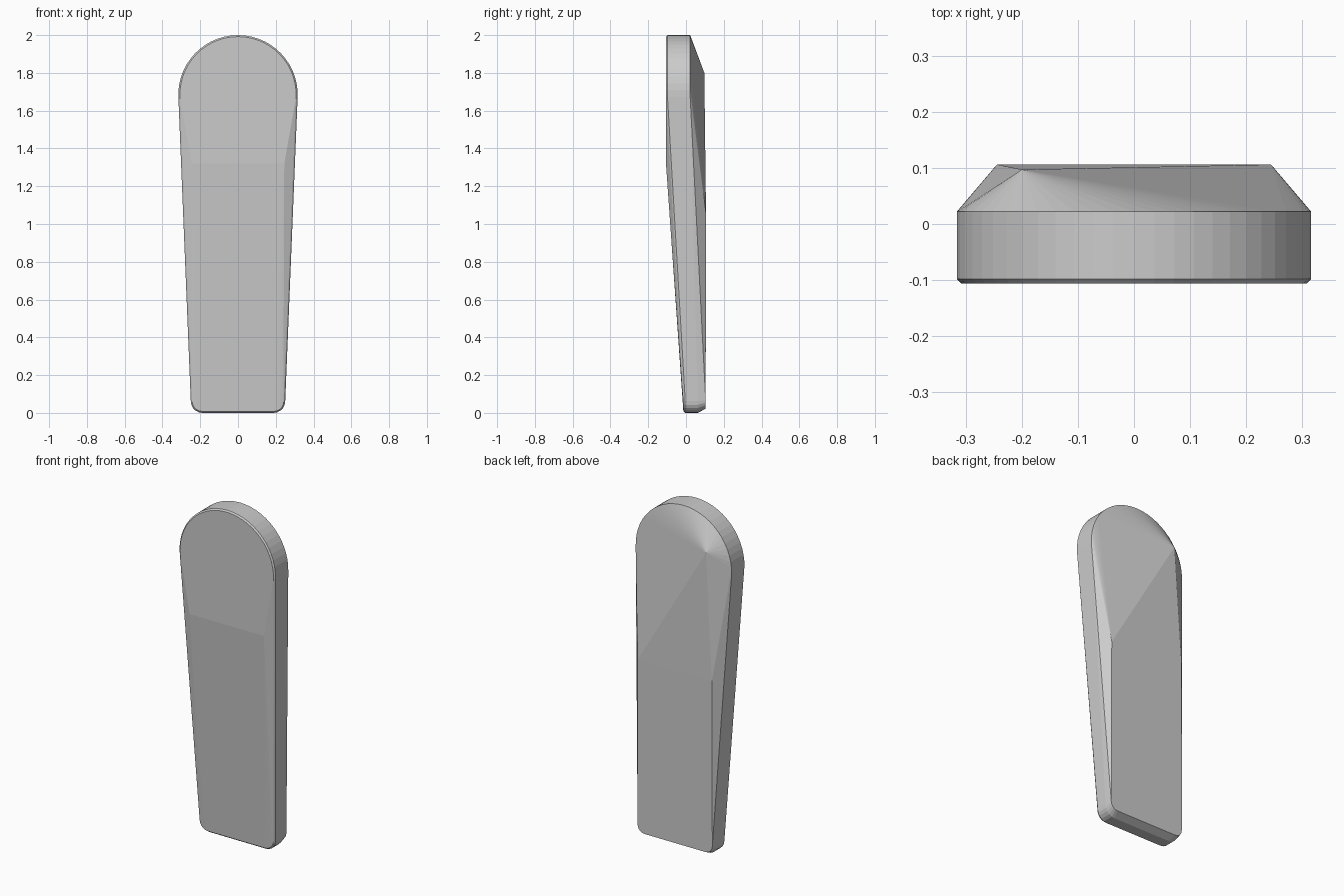
import bpy, bmesh
from math import cos, sin, pi

if "Cube" in bpy.data.objects:
    bpy.data.objects.remove(bpy.data.objects["Cube"])


def arc(cx, cz, r, a0, a1, n):
    """Points of an arc in the x-z plane, angles in degrees."""
    return [(cx + r * cos((a0 + (a1 - a0) * i / n) * pi / 180),
             cz + r * sin((a0 + (a1 - a0) * i / n) * pi / 180)) for i in range(n + 1)]


def corners(half_w, z, r, n=5):
    """Both rounded lower corners, as one run of points."""
    right = arc(half_w - r, z + r, r, 270, 360, n)
    return right + [(-x, zz) for x, zz in right]


pts = []

# Round head: front lip, side wall front edge, side wall back edge
for r, y in ((0.308, -0.106), (0.316, -0.098), (0.316, 0.022)):
    pts += [(x, y, z) for x, z in arc(0, 1.684, r, -2, 182, 28)]

# Narrow foot: front lip, wall front edge, wall back edge, back face
for half_w, z0, r, y in ((0.243, 0.008, 0.055, -0.014), (0.25, 0.0, 0.062, -0.004),
                         (0.25, 0.0, 0.062, 0.062), (0.246, 0.022, 0.045, 0.104)):
    pts += [(x, y, z) for x, z in corners(half_w, z0, r)]

# Front bend line and upper end of the flat back
for s in (-1, 1):
    pts += [(s * 0.245, -0.106, 1.32), (s * 0.244, 0.106, 1.05)]

# Off-centre peak of the back
pts.append((-0.2, 0.097, 1.8))

# Solid body wrapped around all outlines
bm = bmesh.new()
for p in pts:
    bm.verts.new(p)
res = bmesh.ops.convex_hull(bm, input=bm.verts[:])
loose = [v for v in bm.verts if not v.link_faces]
bmesh.ops.delete(bm, geom=loose, context='VERTS')
bmesh.ops.dissolve_limit(bm, angle_limit=0.005, verts=bm.verts[:], edges=bm.edges[:])
bmesh.ops.recalc_face_normals(bm, faces=bm.faces[:])

mesh = bpy.data.meshes.new("tapered_paddle")
bm.to_mesh(mesh)
bm.free()
paddle = bpy.data.objects.new("tapered_paddle", mesh)
bpy.context.collection.objects.link(paddle)
